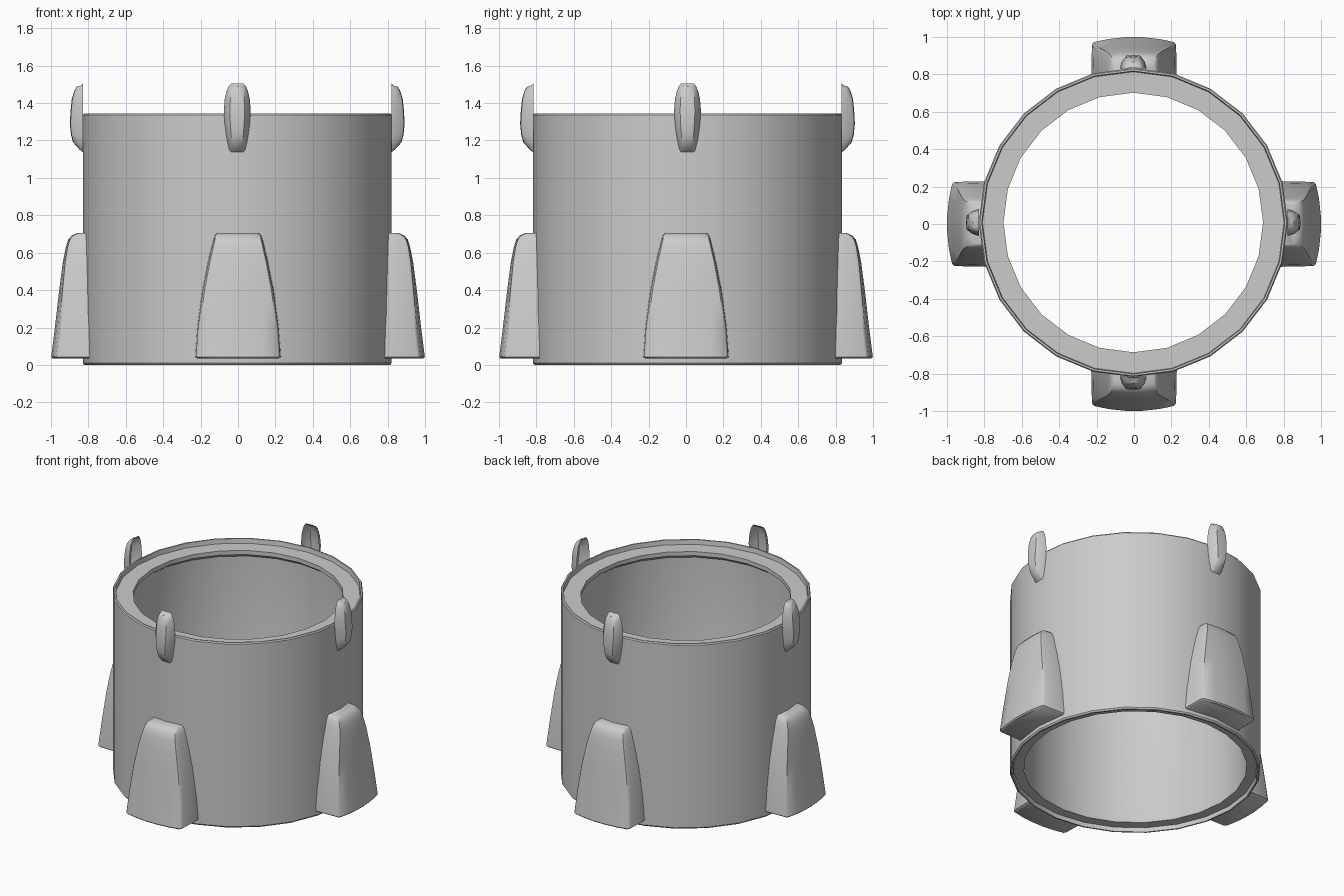
import bpy, bmesh
from math import cos, sin, pi

if "Cube" in bpy.data.objects:
    bpy.data.objects.remove(bpy.data.objects["Cube"])

OFF = (-0.004, 0.008)      # slight offset of the sleeve in plan


def finish(name, bm, angle):
    bmesh.ops.recalc_face_normals(bm, faces=bm.faces)
    me = bpy.data.meshes.new(name)
    bm.to_mesh(me)
    bm.free()
    ob = bpy.data.objects.new(name, me)
    bpy.context.collection.objects.link(ob)
    bpy.ops.object.select_all(action='DESELECT')
    ob.select_set(True)
    bpy.context.view_layer.objects.active = ob
    bpy.ops.object.shade_smooth_by_angle(angle=angle)
    return ob


def skin(bm, rings, wrap):
    # quads between successive rows of vertices
    for a, b in zip(rings, rings[1:]):
        n = len(a)
        for i in range(n if wrap else n - 1):
            j = (i + 1) % n
            bm.faces.new((a[i], a[j], b[j], b[i]))


def lathe(name, profile, n=24):
    bm = bmesh.new()
    rings = [[bm.verts.new((r * cos(2 * pi * i / n), r * sin(2 * pi * i / n), z))
              for i in range(n)] for r, z in profile]
    skin(bm, rings + rings[:1], True)
    return finish(name, bm, 0.6)


def loft(name, rows, section, closed, turn, off=(0, 0)):
    # stack of (z, half width, reach) sections, turned about the axis
    bm = bmesh.new()
    c, s = round(cos(turn)), round(sin(turn))
    rings = []
    for z, w, r in rows:
        pts = section(w, r)
        rings.append([bm.verts.new((x * c - y * s + off[0], x * s + y * c + off[1], z))
                      for x, y in pts])
    skin(bm, rings, closed)
    if closed:
        bm.faces.new(rings[0])
        bm.faces.new(rings[-1])
    return finish(name, bm, 0.75)


def fin_section(w, r):
    side = r - 0.03 * (w / 0.225) ** 2
    front = [(w * t, -(r - (r - side) * t * t)) for t in (-0.95, -0.6, -0.2, 0.2, 0.6, 0.95)]
    return ([(-w - 0.004, -0.775), (-w, -side + 0.012)] + front
            + [(w, -side + 0.012), (w + 0.004, -0.775)])


def clip_section(w, r):
    b = 0.824
    return [(-w, -b), (-w * 0.85, -b - (r - b) * 0.55), (-w * 0.55, -b - (r - b) * 0.95),
            (0, -r),
            (w * 0.55, -b - (r - b) * 0.95), (w * 0.85, -b - (r - b) * 0.55), (w, -b)]


# sleeve with raised rims and recessed end rings
sleeve = lathe("sleeve", [
    (0.818, 0.0), (0.826, 0.01), (0.826, 1.335), (0.820, 1.343), (0.810, 1.343),
    (0.806, 1.31), (0.694, 1.31), (0.694, 1.28), (0.735, 1.25),
    (0.745, 0.06), (0.735, 0.03), (0.804, 0.03), (0.808, 0.0)])
sleeve.location = (OFF[0], OFF[1], 0)

# fins and clips, one of each per quarter
FIN = [(0.035, 0.215, 0.992), (0.043, 0.225, 1.0), (0.2, 0.214, 0.980), (0.4, 0.188, 0.957),
       (0.55, 0.158, 0.937), (0.63, 0.139, 0.921), (0.67, 0.129, 0.908),
       (0.693, 0.120, 0.888), (0.705, 0.108, 0.86)]
CLIP = [(1.138, 0.033, 0.826), (1.15, 0.042, 0.842), (1.19, 0.052, 0.878), (1.23, 0.059, 0.889),
        (1.29, 0.067, 0.895), (1.36, 0.072, 0.891), (1.42, 0.067, 0.885), (1.465, 0.057, 0.872),
        (1.488, 0.047, 0.858), (1.494, 0.043, 0.834), (1.505, 0.032, 0.826)]
for k, side in enumerate(("front", "right", "back", "left")):
    loft("fin_" + side, FIN, fin_section, True, k * pi / 2)
    loft("clip_" + side, CLIP, clip_section, False, k * pi / 2, OFF)
